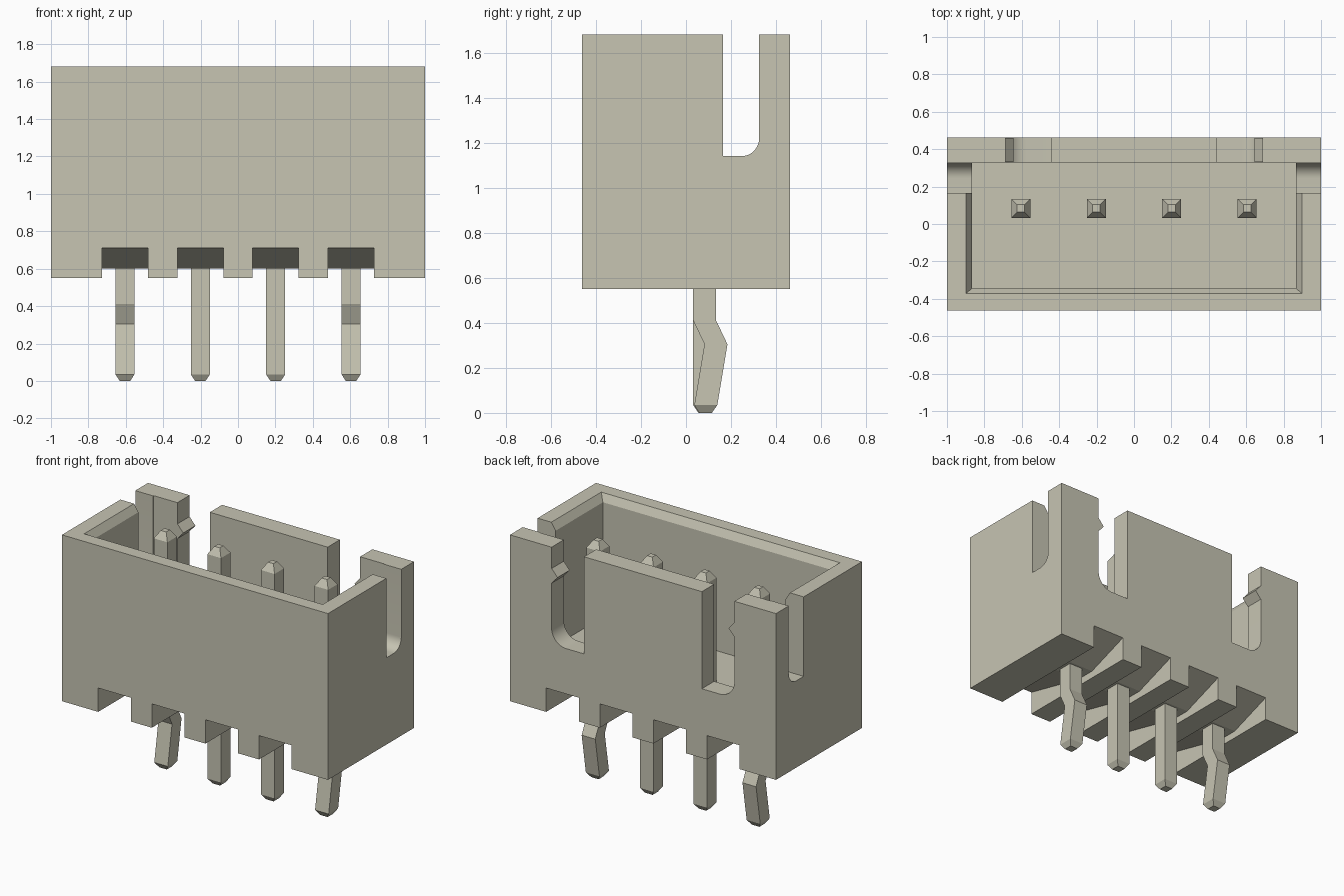
import bpy, bmesh, math
from mathutils import Vector

old = bpy.data.objects.get("Cube")
if old:
    bpy.data.objects.remove(old, do_unlink=True)

COLOUR = (0.57, 0.555, 0.45, 1.0)
mat = bpy.data.materials.new("warm ivory")
mat.use_nodes = True
mat.diffuse_color = COLOUR
bsdf = next(n for n in mat.node_tree.nodes if n.type == 'BSDF_PRINCIPLED')
bsdf.inputs["Base Color"].default_value = COLOUR
bsdf.inputs["Roughness"].default_value = 0.6


def loft(name, rings):
    """Closed solid through rings of matching 3D points."""
    bm = bmesh.new()
    vr = [[bm.verts.new(p) for p in ring] for ring in rings]
    n = len(vr[0])
    for a, b in zip(vr, vr[1:]):
        for i in range(n):
            j = (i + 1) % n
            bm.faces.new((a[i], a[j], b[j], b[i]))
    bm.faces.new(vr[0][::-1])
    bm.faces.new(vr[-1])
    bmesh.ops.recalc_face_normals(bm, faces=bm.faces)
    me = bpy.data.meshes.new(name)
    bm.to_mesh(me)
    bm.free()
    me.materials.append(mat)
    ob = bpy.data.objects.new(name, me)
    bpy.context.collection.objects.link(ob)
    return ob


def rect(x0, x1, y0, y1, z):
    return [(x0, y0, z), (x1, y0, z), (x1, y1, z), (x0, y1, z)]


def prism_x(name, yz, x0, x1):
    return loft(name, [[(x, y, z) for y, z in yz] for x in (x0, x1)])


def prism_y(name, xz, y0, y1):
    return loft(name, [[(x, y, z) for x, z in xz] for y in (y0, y1)])


def slot_profile(inner, outer, bottom, radius, top=1.8, steps=12):
    """Open-topped slot with a rounded bottom corner on its outer side."""
    pts = [(inner, top), (inner, bottom)]
    s = 1 if outer > inner else -1
    for i in range(steps + 1):
        a = math.pi / 2 * i / steps
        pts.append((outer - s * radius * (1 - math.sin(a)),
                    bottom + radius * (1 - math.cos(a))))
    return pts + [(outer, top)]


def cut(target, cutter):
    cutter.hide_render = True
    m = target.modifiers.new("cut", 'BOOLEAN')
    m.operation = 'DIFFERENCE'
    m.solver = 'EXACT'
    m.object = cutter
    bpy.ops.object.select_all(action='DESELECT')
    target.select_set(True)
    bpy.context.view_layer.objects.active = target
    bpy.ops.object.modifier_apply(modifier=m.name)
    bpy.data.objects.remove(cutter, do_unlink=True)


BASE, TOP, FLOOR = 0.55, 1.68, 0.85
PIN_X = [(i - 1.5) * 0.403 for i in range(4)]
PIN_Y = 0.083

# Housing shell with cavity and chamfered rim
housing = loft("housing", [rect(-1, 1, -0.462, 0.462, z) for z in (BASE, TOP)])
cut(housing, loft("cavity_cutter",
                  [rect(-0.865, 0.865, -0.343, 0.33, z) for z in (FLOOR, 1.8)]))
cut(housing, loft("rim_cutter", [rect(-0.865, 0.865, -0.343, 0.3, TOP - 0.05),
                                 rect(-0.897, 0.897, -0.371, 0.3, TOP),
                                 rect(-0.897, 0.897, -0.371, 0.3, TOP + 0.1)]))

# Slots in the side walls and the back wall
for s in (-1, 1):
    cut(housing, prism_x("side_slot_cutter", slot_profile(0.165, 0.325, 1.14, 0.08),
                         s * 0.8, s * 1.1))
    cut(housing, prism_y("back_slot_cutter", slot_profile(s * 0.443, s * 0.687, 1.02, 0.11),
                         0.28, 0.55))

# Relief channels under the floor, deepest at the front and back
channel = [(-0.462 - 0.1, 0.45), (0.562, 0.45), (0.562, 0.744), (0.462, 0.712),
           (0.15, 0.6), (0.01, 0.6), (-0.462, 0.712), (-0.562, 0.736)]
for x in PIN_X:
    cut(housing, prism_x("channel_cutter", channel, x - 0.123, x + 0.123))

# Locking barbs on the rear posts
parts = [housing]
for s, side in ((-1, "right"), (1, "left")):
    parts.append(prism_y("locking_barb_" + side,
                         [(s * 0.7, 1.535), (s * 0.687, 1.535), (s * 0.643, 1.485),
                          (s * 0.687, 1.435), (s * 0.7, 1.435)], 0.331, 0.461))

# Contact pins; the outer two are kinked backwards below the housing
for i, x in enumerate(PIN_X):
    k = 1 if i in (0, 3) else 0
    stations = [(0.0, 0.028, 0.004), (0.035, 0.051, 0.005), (0.305, 0.051, 0.05),
                (0.41, 0.051, 0.0), (1.56, 0.051, 0.0), (1.61, 0.02, 0.0)]
    if not k:
        stations = stations[:2] + stations[4:]
    parts.append(loft("contact_pin_%d" % (i + 1),
                      [rect(x - h, x + h, PIN_Y + k * d - h, PIN_Y + k * d + h, z)
                       for z, h, d in stations]))

# Smooth only the rounded slot corners
bpy.ops.object.select_all(action='DESELECT')
housing.select_set(True)
bpy.context.view_layer.objects.active = housing
bpy.ops.object.shade_smooth_by_angle(angle=math.radians(12))
